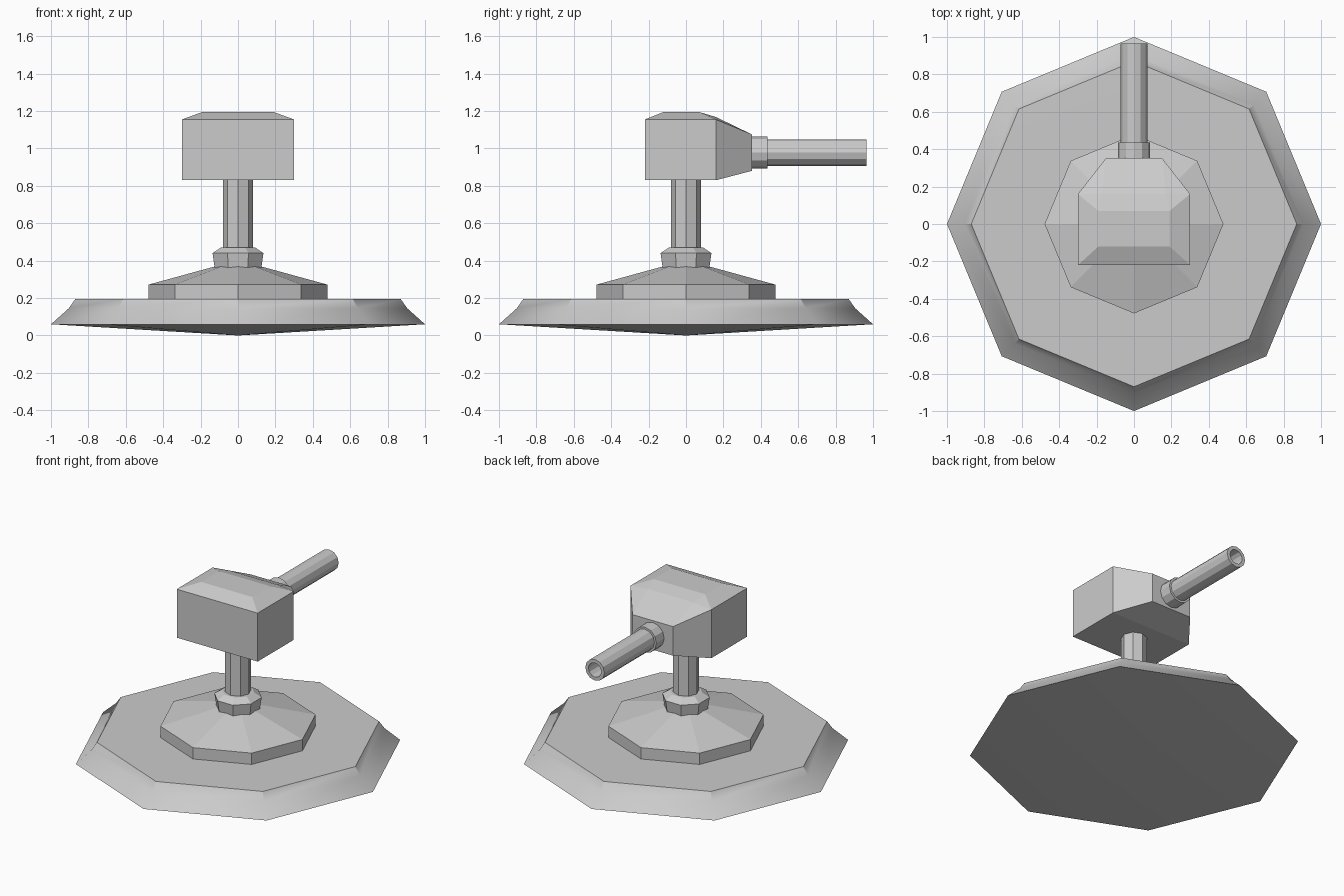
import bpy, bmesh
from math import sin, cos, pi, radians

if "Cube" in bpy.data.objects:
    bpy.data.objects.remove(bpy.data.objects["Cube"])


def finish(name, bm):
    bmesh.ops.recalc_face_normals(bm, faces=bm.faces)
    me = bpy.data.meshes.new(name)
    bm.to_mesh(me)
    bm.free()
    ob = bpy.data.objects.new(name, me)
    bpy.context.collection.objects.link(ob)
    return ob


def lathe(name, profile, sides, turn=0.0):
    """Revolve (radius, height) points about z; radius 0 becomes a pole."""
    bm = bmesh.new()
    rings = []
    for r, z in profile:
        n = sides if r > 0 else 1
        rings.append([bm.verts.new((r * cos(turn + 2 * pi * i / sides),
                                    r * sin(turn + 2 * pi * i / sides), z))
                      for i in range(n)])
    for a, b in zip(rings, rings[1:]):
        for i in range(sides):
            j = (i + 1) % sides
            quad = [a[i % len(a)], a[j % len(a)], b[j % len(b)], b[i % len(b)]]
            bm.faces.new(list(dict.fromkeys(quad)))
    return finish(name, bm)


# Broad octagonal base with shallow pointed underside and softly shaded top
base = lathe("base_plate", [(0, 0), (1, 0.06), (0.905, 0.145), (0.87, 0.195), (0, 0.197)], 8)
bpy.context.view_layer.objects.active = base
base.select_set(True)
bpy.ops.object.shade_smooth_by_angle(angle=radians(35))

# Stepped octagonal foot
lathe("base_step", [(0, 0.19), (0.478, 0.19), (0.478, 0.272), (0.12, 0.37), (0, 0.37)], 8)

# Collar and post
lathe("post_collar", [(0, 0.355), (0.135, 0.36), (0.147, 0.44), (0.1, 0.47), (0, 0.47)], 8, pi / 8)
lathe("post", [(0, 0.46), (0.08, 0.46), (0.08, 0.85), (0, 0.85)], 8)

# Faceted turret head: convex hull of mirrored corner points
half = [(0.3, -0.22, 0.83), (0.3, -0.22, 1.155), (0.3, 0.16, 0.83), (0.3, 0.16, 1.155),
        (0.19, -0.12, 1.195), (0.19, 0.07, 1.195), (0.17, 0.16, 1.168),
        (0.15, 0.352, 0.88), (0.15, 0.352, 1.075)]
bm = bmesh.new()
for x, y, z in half:
    for s in (-1, 1):
        bm.verts.new((s * x, y, z))
bmesh.ops.convex_hull(bm, input=bm.verts)
bmesh.ops.dissolve_limit(bm, angle_limit=radians(1), verts=bm.verts, edges=bm.edges)
finish("turret_head", bm)

# Barrel pointing to +y with a hollow muzzle, and its mounting ring
parts = [lathe("barrel_ring", [(0, 0.34), (0.085, 0.34), (0.085, 0.435), (0, 0.435)], 12),
         lathe("barrel", [(0, 0.42), (0.071, 0.42), (0.071, 0.965), (0.048, 0.965),
                          (0.048, 0.8), (0, 0.8)], 12)]
for ob in parts:
    ob.rotation_euler.x = -pi / 2
    ob.location.z = 0.978
